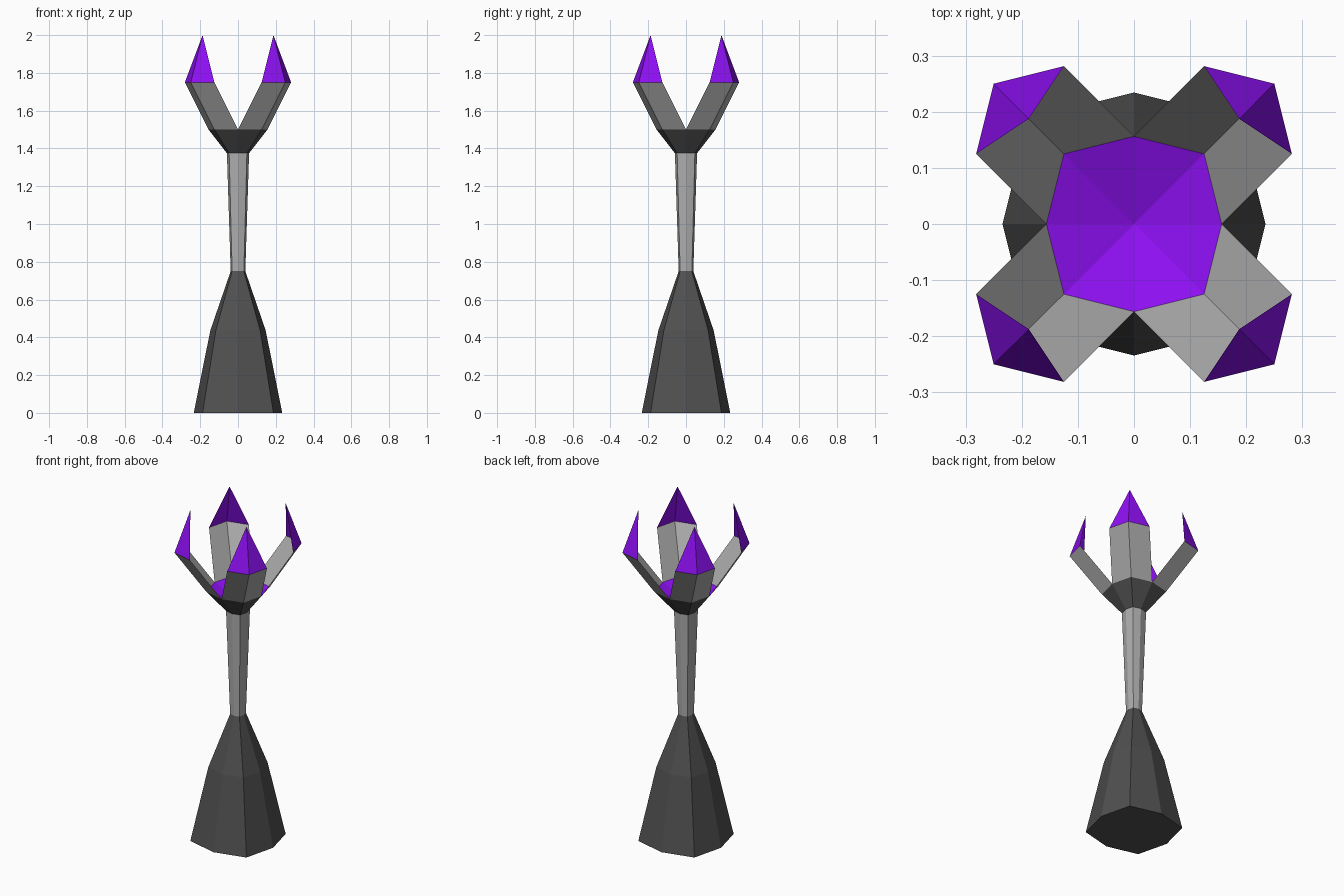
import bpy

if "Cube" in bpy.data.objects:
    bpy.data.objects.remove(bpy.data.objects["Cube"])


def material(name, rgb):
    m = bpy.data.materials.new(name)
    m.diffuse_color = (*rgb, 1)
    m.use_nodes = True
    m.node_tree.nodes["Principled BSDF"].inputs["Base Color"].default_value = m.diffuse_color
    return m


purple = material("purple", (0.27, 0.005, 0.9))
dark = material("dark_grey", (0.08, 0.08, 0.08))
grey = material("mid_grey", (0.42, 0.42, 0.42))


def make(name, verts, faces, mats, face_mats=None):
    mesh = bpy.data.meshes.new(name)
    mesh.from_pydata(verts, [], faces)
    for m in mats:
        mesh.materials.append(m)
    if face_mats:
        mesh.polygons.foreach_set("material_index", face_mats)
    obj = bpy.data.objects.new(name, mesh)
    bpy.context.collection.objects.link(obj)
    return obj


def ring(d, z):
    """Eight-sided ring: corners at (d, d), axis points at 1.25 d."""
    a = 1.25 * d
    return [(x, y, z) for x, y in ((a, 0), (d, d), (0, a), (-d, d),
                                   (-a, 0), (-d, -d), (0, -a), (d, -d))]


def loft(name, profile, mat, bottom=False):
    verts = [v for d, z in profile for v in ring(d, z)]
    faces = [(k * 8 + i, k * 8 + (i + 1) % 8, k * 8 + 8 + (i + 1) % 8, k * 8 + 8 + i)
             for k in range(len(profile) - 1) for i in range(8)]
    if bottom:
        faces.append(tuple(reversed(range(8))))
    return make(name, verts, faces, [mat])


# Shaft: flared foot, slim handle, flared collar
loft("base", [(0.1875, 0), (0.117, 0.4375), (0.031, 0.75)], dark, bottom=True)
loft("handle", [(0.031, 0.75), (0.047, 1.375)], grey)
loft("collar", [(0.047, 1.375), (0.125, 1.5)], dark)

# Shallow purple bowl inside the collar
make("bowl", ring(0.125, 1.5) + [(0, 0, 1.4375)],
     [(i, (i + 1) % 8, 8) for i in range(8)], [purple])

# Four open, V-section prongs with pointed purple tips
rim = ring(0.125, 1.5)
for q, (sx, sy) in enumerate(((1, 1), (-1, 1), (-1, -1), (1, -1))):
    low = [rim[(2 * q + i) % 8] for i in range(3)]
    high = [(x + 0.125 * sx, y + 0.125 * sy, 1.75) for x, y, z in low]
    tip = (0.1875 * sx, 0.1875 * sy, 2)
    make(f"prong_{q + 1}", low + high + [tip],
         [(0, 1, 4, 3), (1, 2, 5, 4), (3, 4, 6), (4, 5, 6)],
         [grey, purple], [0, 0, 1, 1])
